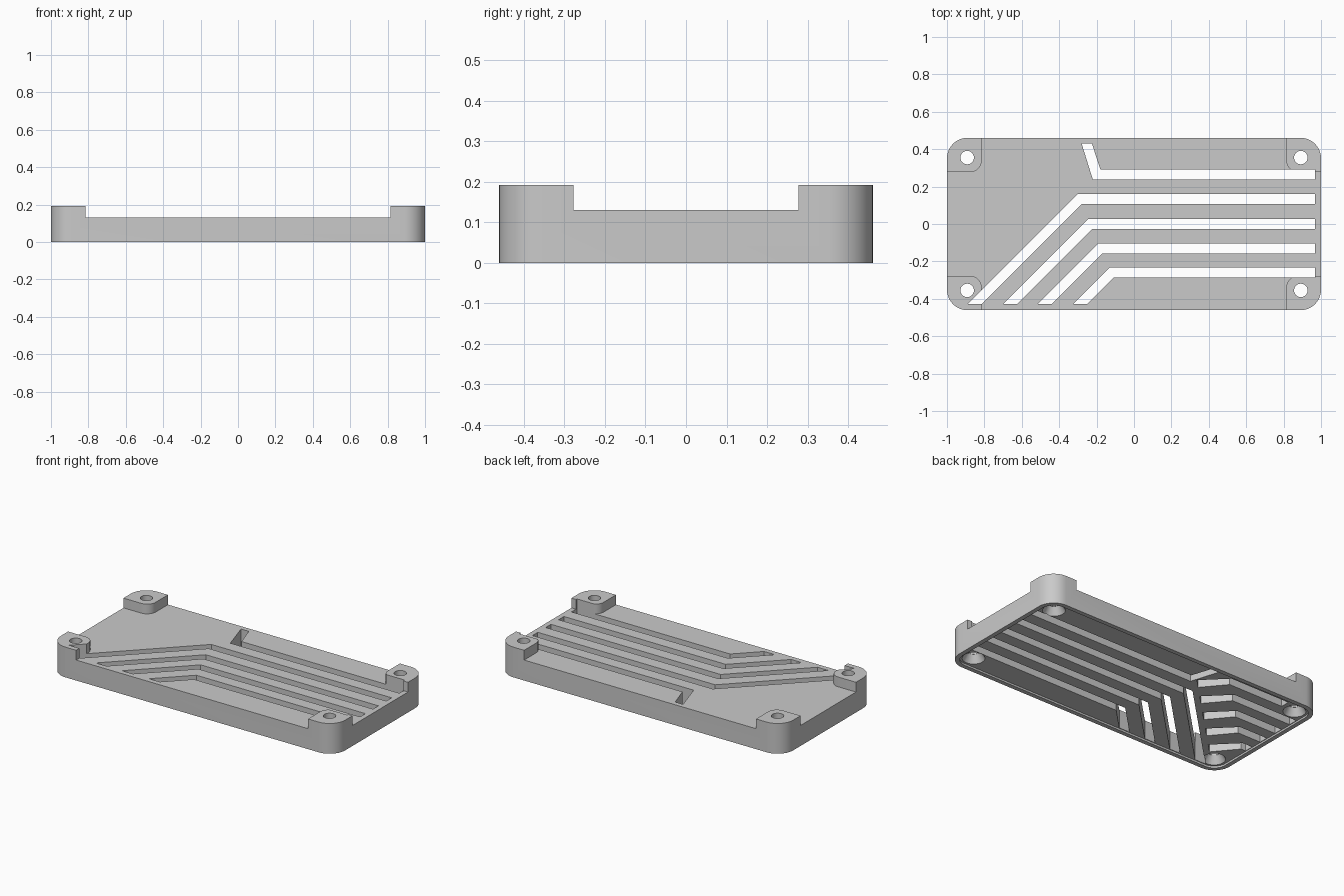
import bpy
import bmesh
from math import sin, cos, radians

cube = bpy.data.objects.get("Cube")
if cube:
    bpy.data.objects.remove(cube, do_unlink=True)

grey = bpy.data.materials.new("plain grey")
grey.use_nodes = True
grey.diffuse_color = (0.59, 0.59, 0.59, 1)
grey.node_tree.nodes["Principled BSDF"].inputs["Base Color"].default_value = grey.diffuse_color

HX, HY = 1.0, 0.461          # half length, half width
PLATE, TOP = 0.13, 0.192     # plate height, corner post height
RIM = 0.028


def arc(cx, cy, r, a0, a1, n=10):
    return [(cx + r * cos(radians(a0 + (a1 - a0) * i / n)),
             cy + r * sin(radians(a0 + (a1 - a0) * i / n))) for i in range(n + 1)]


def rounded_rect(hx, hy, r):
    pts = []
    for k, (sx, sy) in enumerate([(1, 1), (-1, 1), (-1, -1), (1, -1)]):
        pts += arc(sx * (hx - r), sy * (hy - r), r, 90 * k, 90 * k + 90)
    return pts


def prism(name, pts, z0, z1):
    bm = bmesh.new()
    face = bm.faces.new([bm.verts.new((x, y, z0)) for x, y in pts])
    out = bmesh.ops.extrude_face_region(bm, geom=[face])
    top = [v for v in out["geom"] if isinstance(v, bmesh.types.BMVert)]
    bmesh.ops.translate(bm, verts=top, vec=(0, 0, z1 - z0))
    bmesh.ops.recalc_face_normals(bm, faces=bm.faces)
    return finish(name, bm)


def cone(name, x, y, r0, r1, z0, z1):
    bm = bmesh.new()
    bmesh.ops.create_cone(bm, cap_ends=True, segments=32, radius1=r0, radius2=r1, depth=z1 - z0)
    bmesh.ops.translate(bm, verts=bm.verts, vec=(x, y, (z0 + z1) / 2))
    return finish(name, bm)


def finish(name, bm):
    mesh = bpy.data.meshes.new(name)
    bm.to_mesh(mesh)
    bm.free()
    mesh.materials.append(grey)
    ob = bpy.data.objects.new(name, mesh)
    bpy.context.collection.objects.link(ob)
    return ob


def cut(target, cutter):
    mod = target.modifiers.new("cut", "BOOLEAN")
    mod.operation = "DIFFERENCE"
    mod.solver = "EXACT"
    mod.object = cutter
    bpy.context.view_layer.objects.active = target
    bpy.ops.object.modifier_apply(modifier=mod.name)
    bpy.data.objects.remove(cutter, do_unlink=True)


# Slab, lowered everywhere except the four corner posts
cover = prism("vented_cover", rounded_rect(HX, HY, 0.11), 0, TOP)
post = [(1.2, 0.278)] + arc(0.875, 0.338, 0.06, -90, -180) + [(0.815, 0.7)]
cross = []
for sx, sy in [(1, 1), (-1, 1), (-1, -1), (1, -1)]:
    quad = [(sx * x, sy * y) for x, y in post]
    cross += quad if sx * sy > 0 else quad[::-1]
cut(cover, prism("post_cutter", cross, PLATE, 0.4))

# Very shallow recess inside the bottom rim
cut(cover, prism("recess_cutter", rounded_rect(HX - RIM, HY - RIM, 0.08), -0.1, 0.012))

# Bent through slots: lower edge and position of the bend
END, LOW = 0.968, -0.428
for y0, bend in [(0.106, -0.30), (-0.027, -0.245), (-0.157, -0.19), (-0.287, -0.13)]:
    y1 = y0 + 0.054
    foot = bend - (y1 - LOW)
    slot = [(END, y0), (END, y1), (bend, y1), (foot, LOW),
            (foot + 0.075, LOW), (foot + 0.075 + y0 - LOW, y0)]
    cut(cover, prism("slot_cutter", slot, -0.1, 0.4))
back_slot = [(END, 0.237), (END, 0.292), (-0.18, 0.292), (-0.225, 0.43), (-0.28, 0.43), (-0.22, 0.237)]
cut(cover, prism("slot_cutter", back_slot, -0.1, 0.4))

# Blind bent grooves in the underside
W, RUN = 0.058, 0.14
for k in range(5):
    b = -0.9 + 0.13 * k
    y = b + 0.79
    end = -0.968 if k < 4 else -0.8
    groove = [(end, y), (b, y), (b + RUN, y - RUN), (b + RUN - W, y - RUN - W),
              (b - W * 0.6, y - W), (end, y - W)]
    cut(cover, prism("groove_cutter", groove, -0.1, 0.1))

# Countersunk screw holes
for sx in (-1, 1):
    for sy in (-1, 1):
        x, y = sx * 0.892, sy * 0.355
        cut(cover, cone("hole_cutter", x, y, 0.036, 0.036, -0.1, 0.4))
        cut(cover, cone("sink_cutter", x, y, 0.073, 0.038, -0.001, 0.06))

# Smooth round corners with sharp edges kept
bpy.ops.object.select_all(action="DESELECT")
cover.select_set(True)
bpy.context.view_layer.objects.active = cover
bpy.ops.object.shade_smooth_by_angle(angle=radians(25))
